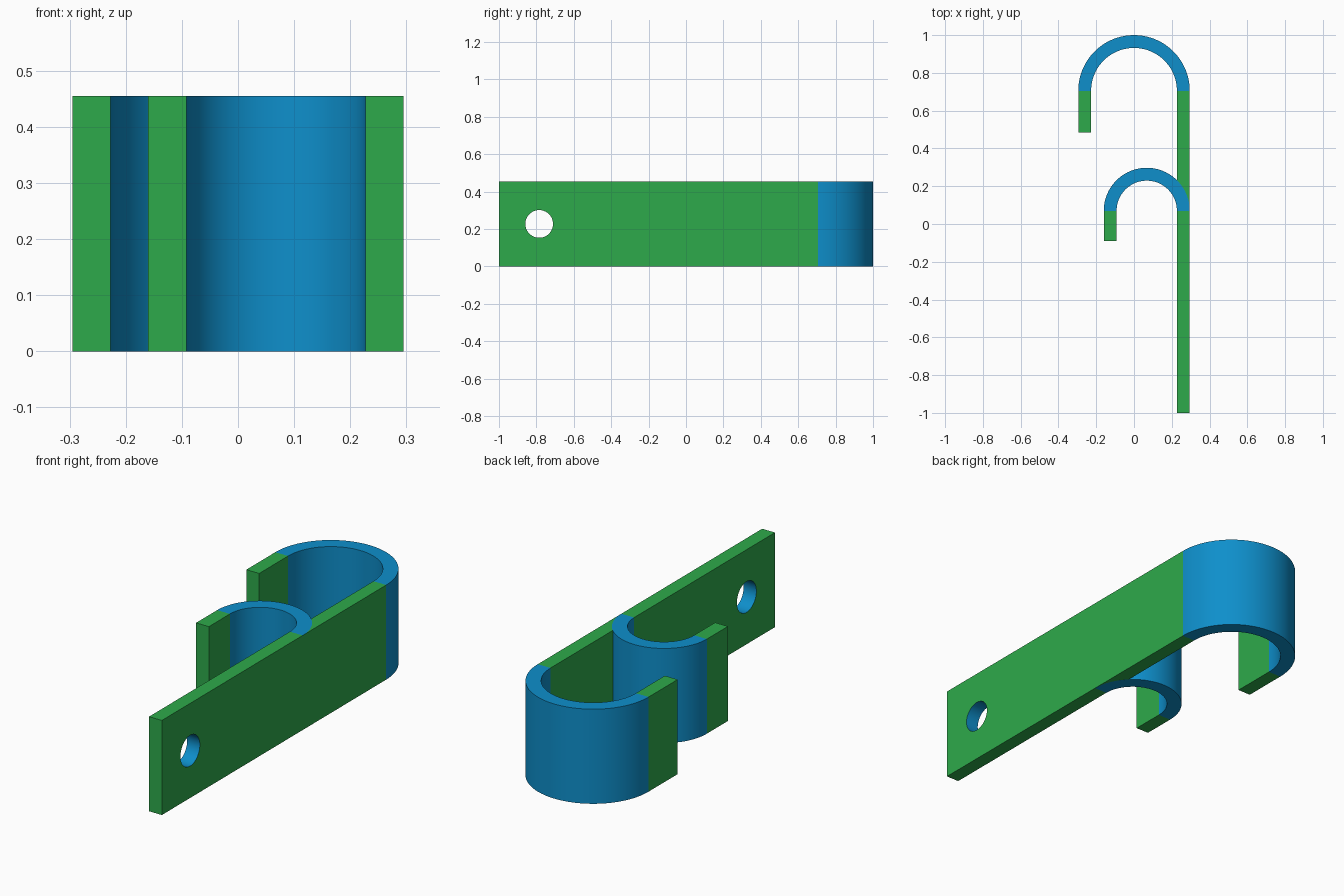
import bpy, bmesh
from math import sin, cos, acos, pi, radians

if "Cube" in bpy.data.objects:
    bpy.data.objects.remove(bpy.data.objects["Cube"])

H = 0.455            # height of the strip
XI, XO = 0.227, 0.295  # inner and outer face of the back plate
SMALL = (0.0675, 0.07, 0.2275, 0.1595)  # centre x, y, outer and inner radius
BIG = (0.0, 0.705, XO, XI)


def material(name, rgb):
    m = bpy.data.materials.new(name)
    m.diffuse_color = (*rgb, 1)
    m.use_nodes = True
    m.node_tree.nodes["Principled BSDF"].inputs["Base Color"].default_value = m.diffuse_color
    return m


green = material("green", (0.027, 0.402, 0.070))
blue = material("blue", (0.0044, 0.275, 0.600))


def prism(name, outline, mat):
    """Extrude a counter-clockwise xy outline to the strip height."""
    bm = bmesh.new()
    face = bm.faces.new([bm.verts.new((x, y, 0)) for x, y in outline])
    new = bmesh.ops.extrude_face_region(bm, geom=[face])["geom"]
    bmesh.ops.translate(bm, vec=(0, 0, H),
                        verts=[v for v in new if isinstance(v, bmesh.types.BMVert)])
    bmesh.ops.recalc_face_normals(bm, faces=bm.faces)
    me = bpy.data.meshes.new(name)
    bm.to_mesh(me)
    bm.free()
    me.materials.append(mat)
    ob = bpy.data.objects.new(name, me)
    bpy.context.collection.objects.link(ob)
    return ob


def smooth(ob):
    bpy.ops.object.select_all(action='DESELECT')
    ob.select_set(True)
    bpy.context.view_layer.objects.active = ob
    bpy.ops.object.shade_smooth_by_angle(angle=radians(30))


def arc(cx, cy, r, a0, a1, n=64):
    return [(cx + r * cos(a0 + (a1 - a0) * i / n),
             cy + r * sin(a0 + (a1 - a0) * i / n)) for i in range(n + 1)]


def rect(x0, x1, y0, y1):
    return [(x0, y0), (x1, y0), (x1, y1), (x0, y1)]


# Curved bends and the short legs at their free ends
for size, (cx, cy, ro, ri), leg in (("large", BIG, 0.22), ("small", SMALL, 0.16)):
    smooth(prism(size + "_hook_bend",
                 arc(cx, cy, ro, 0, pi) + arc(cx, cy, ri, pi, 0), blue))
    prism(size + "_hook_tip", rect(cx - ro, cx - ri, cy - leg, cy), green)

# Upper plate, fitted around the outside of the small bend
sx, sy, sr, _ = SMALL
prism("upper_plate", [(XO, BIG[1]), (XI, BIG[1])]
      + arc(sx, sy, sr, acos((XI - sx) / sr), 0, 16), green)

# Lower plate with a round screw hole
plate = prism("lower_plate", rect(XI, XO, -1, sy), green)
plate.data.materials.append(blue)
bpy.ops.mesh.primitive_cylinder_add(vertices=48, radius=0.074, depth=0.3,
                                    location=(0.261, -0.785, H / 2),
                                    rotation=(0, pi / 2, 0))
cutter = bpy.context.object
cutter.name = "hole_cutter"
cutter.hide_render = True
mod = plate.modifiers.new("hole", 'BOOLEAN')
mod.operation = 'DIFFERENCE'
mod.solver = 'EXACT'
mod.object = cutter
bpy.context.view_layer.objects.active = plate
bpy.ops.object.modifier_apply(modifier=mod.name)
bpy.data.objects.remove(cutter, do_unlink=True)

# Hole wall is blue
for p in plate.data.polygons:
    c = p.center
    near = (c.y + 0.785) ** 2 + (c.z - H / 2) ** 2 < 0.08 ** 2
    p.material_index = int(near and abs(p.normal.x) < 0.5)
smooth(plate)
